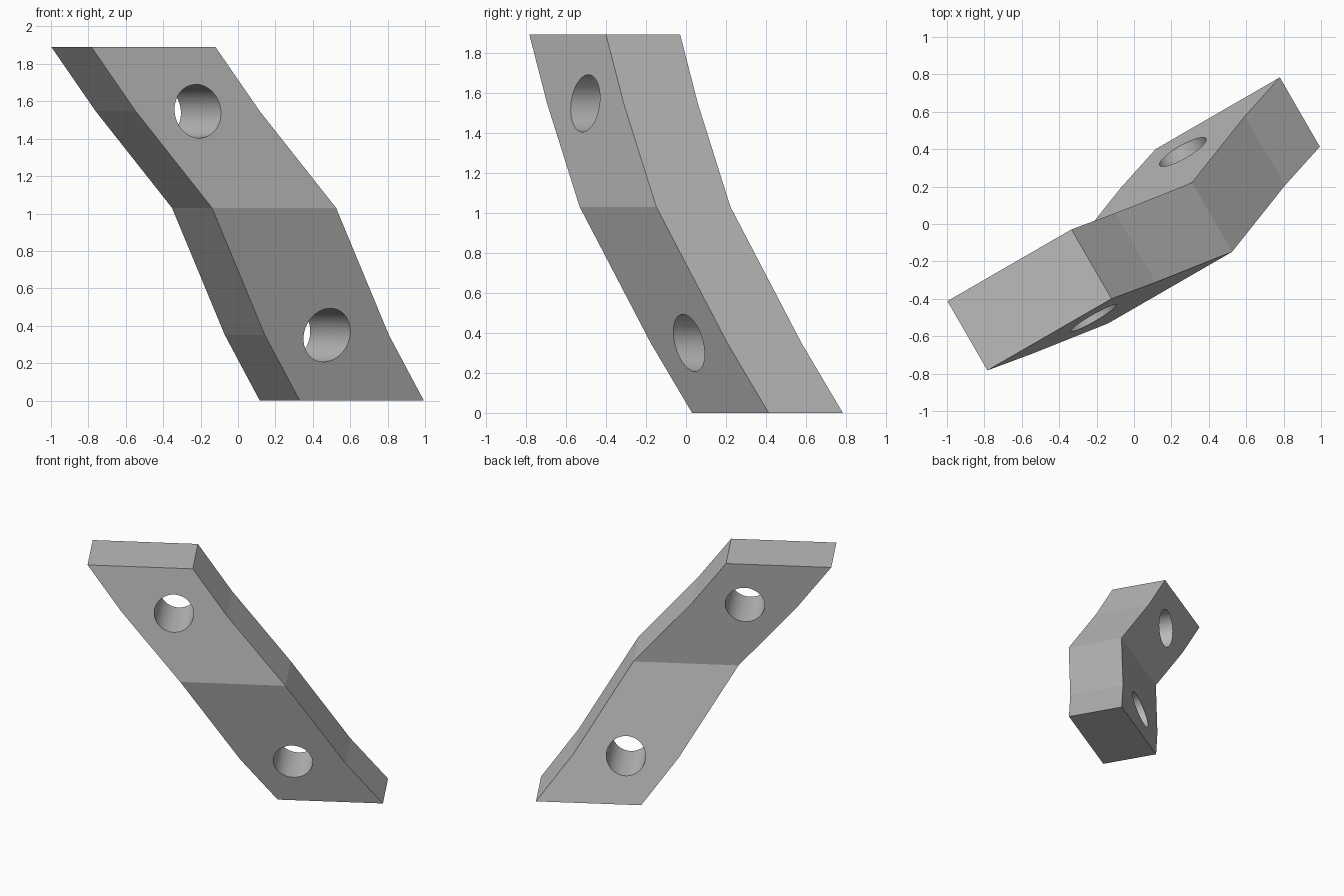
import bpy
import bmesh
from math import radians
from mathutils import Matrix

cube = bpy.data.objects.get("Cube")
if cube:
    bpy.data.objects.remove(cube, do_unlink=True)

TURN = Matrix.Rotation(radians(30), 4, 'Z')
WIDTH, DEPTH, HOLE_RADIUS = 0.766, 0.428, 0.143

grey = bpy.data.materials.new("grey")
grey.use_nodes = True
colour = (0.5, 0.5, 0.5, 1)
grey.diffuse_color = colour
grey.node_tree.nodes["Principled BSDF"].inputs["Base Color"].default_value = colour


def make_object(name, bm):
    """Turn a bmesh into an object set at the plate's angle."""
    bmesh.ops.recalc_face_normals(bm, faces=bm.faces)
    bm.transform(TURN)
    mesh = bpy.data.meshes.new(name)
    bm.to_mesh(mesh)
    bm.free()
    mesh.materials.append(grey)
    obj = bpy.data.objects.new(name, mesh)
    bpy.context.collection.objects.link(obj)
    return obj


# Bent plate: left edge, front face and height at each level
levels = [(0.301, -0.139, 0), (0.036, -0.225, 0.35), (-0.386, -0.391, 1.03),
          (-0.821, -0.328, 1.547), (-1.07, -0.286, 1.89)]
bm = bmesh.new()
rings = []
for x, y, z in levels:
    corners = [(x, y), (x + WIDTH, y), (x + WIDTH, y + DEPTH), (x, y + DEPTH)]
    rings.append([bm.verts.new((cx, cy, z)) for cx, cy in corners])
bm.faces.new(rings[0])
bm.faces.new(rings[-1])
# Flat side strips between neighbouring levels
for low, high in zip(rings, rings[1:]):
    for a, b in ((1, 2), (3, 0)):
        bm.faces.new((low[a], low[b], high[b], high[a]))
# Front and back are one flat face below the bend and one above it
for a, b in ((0, 1), (2, 3)):
    for part in (rings[:3], rings[2:]):
        bm.faces.new([r[a] for r in part] + [r[b] for r in reversed(part)])
plate = make_object("bent_plate", bm)

# Two level bolt holes, through the middle of each half
bm = bmesh.new()
for x, y, z in (levels[1], levels[3]):
    place = Matrix.Translation((x + WIDTH / 2, y + DEPTH / 2, z))
    bmesh.ops.create_cone(bm, cap_ends=True, segments=64, depth=1.2,
                          radius1=HOLE_RADIUS, radius2=HOLE_RADIUS,
                          matrix=place @ Matrix.Rotation(radians(90), 4, 'X'))
for face in bm.faces:
    face.smooth = len(face.verts) == 4
cutter = make_object("hole_cutter", bm)
cutter.hide_render = True

cut = plate.modifiers.new("bolt_holes", 'BOOLEAN')
cut.operation = 'DIFFERENCE'
cut.solver = 'EXACT'
cut.object = cutter
bpy.context.view_layer.objects.active = plate
bpy.ops.object.modifier_apply(modifier=cut.name)
bpy.data.objects.remove(cutter, do_unlink=True)
